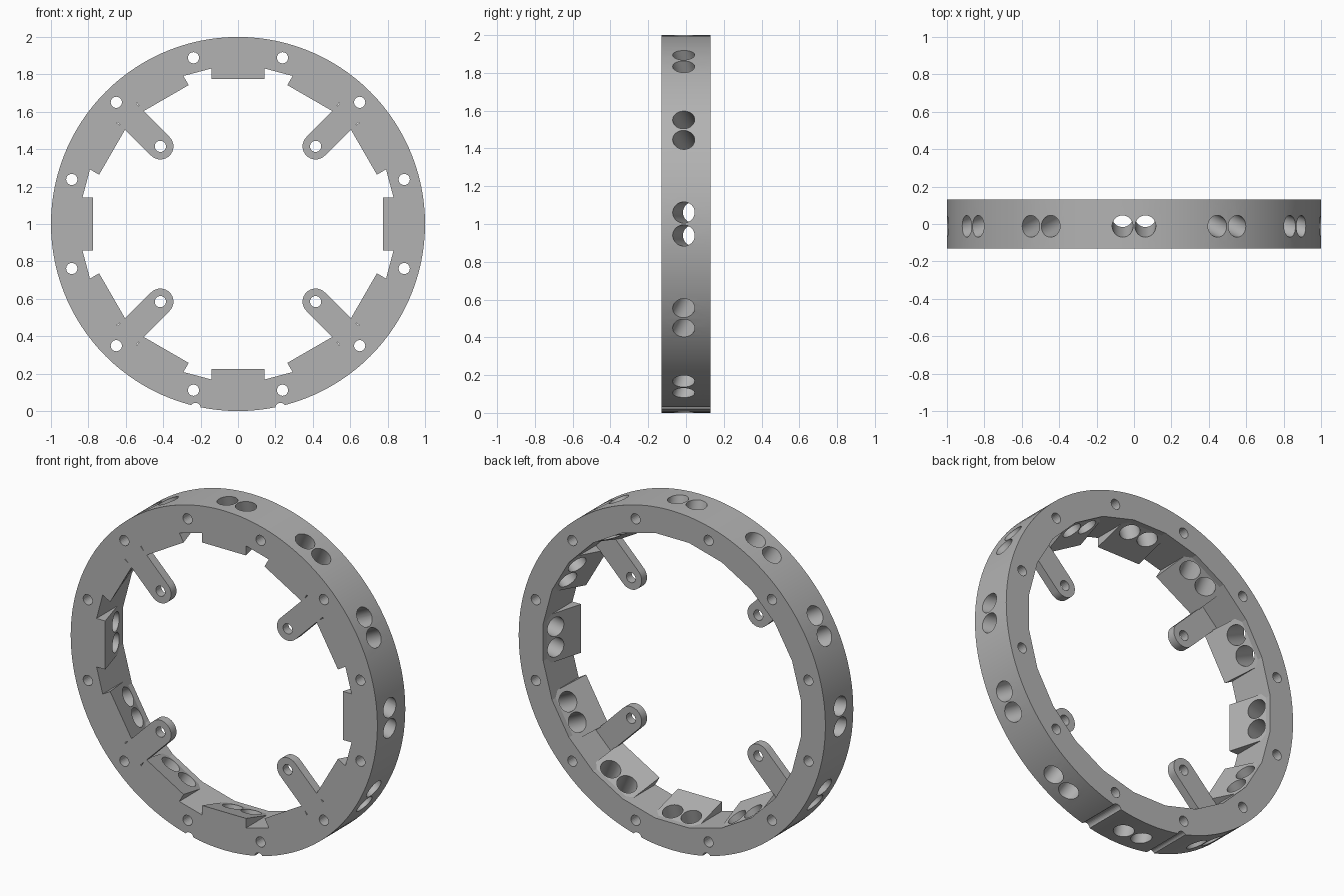
import bpy, bmesh
from math import radians, tan, pi, sin, cos
from mathutils import Matrix, Vector

if "Cube" in bpy.data.objects:
    bpy.data.objects.remove(bpy.data.objects["Cube"], do_unlink=True)

HALF = 0.13            # half the ring depth
TILT = tan(radians(16))  # backward lean of the bores and pad faces

grey = bpy.data.materials.new("plain_grey")
grey.use_nodes = True
GREY = (0.45, 0.45, 0.45, 1)
grey.diffuse_color = GREY
grey.node_tree.nodes["Principled BSDF"].inputs["Base Color"].default_value = GREY


def spoke(deg):
    """Frame at an angle round the ring: x radial, y depth, z tangential."""
    return Matrix.Translation((0, 0, 1)) @ Matrix.Rotation(-radians(deg), 4, 'Y')


def cylinder(bm, frame, start, end, radius, sides=32, turn=0):
    start, end = Vector(start), Vector(end)
    axis = end - start
    place = (Matrix.Translation((start + end) / 2)
             @ axis.to_track_quat('Z', 'Y').to_matrix().to_4x4()
             @ Matrix.Rotation(turn, 4, 'Z'))
    bmesh.ops.create_cone(bm, cap_ends=True, segments=sides, radius1=radius,
                          radius2=radius, depth=axis.length, matrix=frame @ place)


def prism(bm, frame, outline, sweep):
    face = bm.faces.new([bm.verts.new(frame @ Vector(p)) for p in outline])
    out = bmesh.ops.extrude_face_region(bm, geom=[face], use_keep_orig=True)
    moved = [v for v in out["geom"] if isinstance(v, bmesh.types.BMVert)]
    bmesh.ops.translate(bm, verts=moved, vec=frame.to_3x3() @ Vector(sweep))


def finish(bm, name):
    bmesh.ops.recalc_face_normals(bm, faces=bm.faces)
    mesh = bpy.data.meshes.new(name)
    bm.to_mesh(mesh)
    bm.free()
    mesh.materials.append(grey)
    obj = bpy.data.objects.new(name, mesh)
    bpy.context.collection.objects.link(obj)
    return obj


def combine(target, tool, operation):
    mod = target.modifiers.new(operation, 'BOOLEAN')
    mod.operation, mod.solver, mod.object = operation, 'EXACT', tool
    bpy.context.view_layer.objects.active = target
    bpy.ops.object.modifier_apply(modifier=mod.name)
    bpy.data.objects.remove(tool, do_unlink=True)


# Round outer body
bm = bmesh.new()
cylinder(bm, spoke(0), (0, -HALF, 0), (0, HALF, 0), 1, 120)
ring = finish(bm, "mounting_ring")

# Faceted inner opening
bm = bmesh.new()
cylinder(bm, spoke(0), (0, -0.3, 0), (0, 0.3, 0), 0.84 / cos(pi / 24), 24, pi / 24)
combine(ring, finish(bm, "opening_cutter"), 'DIFFERENCE')

# Sloped pads facing inward and back
bm = bmesh.new()
for deg in range(0, 360, 30):
    back = -HALF + (0.87 - 0.775) / TILT
    back = min(back, HALF - 0.01)
    inner = 0.775 + (back + HALF) * TILT
    prism(bm, spoke(deg),
          [(0.775, -HALF, -0.143), (inner, back, -0.143),
           (0.9, back, -0.143), (0.9, -HALF, -0.143)], (0, 0, 0.286))
combine(ring, finish(bm, "sloped_pads"), 'UNION')

# Round-ended arms flush with the front
bm = bmesh.new()
for deg in range(45, 360, 90):
    tip = [(0.587 - 0.07 * sin(pi * i / 16), -HALF, 0.07 * cos(pi * i / 16))
           for i in range(17)]
    prism(bm, spoke(deg), tip + [(0.88, -HALF, -0.07), (0.88, -HALF, 0.07)], (0, 0.05, 0))
combine(ring, finish(bm, "inner_arms"), 'UNION')

# Paired leaning bores, bolt holes, arm holes and bottom grooves
bm = bmesh.new()
for deg in range(0, 360, 30):
    for side in (-0.061, 0.061):
        cylinder(bm, spoke(deg), (1.06, -0.013 - 0.06 * TILT, side),
                 (0.7, -0.013 + 0.3 * TILT, side), 0.056)
    cylinder(bm, spoke(deg + 15), (0.92, -0.3, 0), (0.92, 0.3, 0), 0.03, 24)
for deg in range(45, 360, 90):
    cylinder(bm, spoke(deg), (0.587, -0.3, 0), (0.587, 0.3, 0), 0.03, 24)
for deg in (257, 283):
    cylinder(bm, spoke(deg), (1.01, -0.3, 0), (1.01, 0.3, 0), 0.028, 24)
combine(ring, finish(bm, "hole_cutter"), 'DIFFERENCE')

# Smooth curved walls, crisp edges
bpy.ops.object.select_all(action='DESELECT')
ring.select_set(True)
bpy.context.view_layer.objects.active = ring
bpy.ops.object.shade_smooth_by_angle(angle=radians(14))
